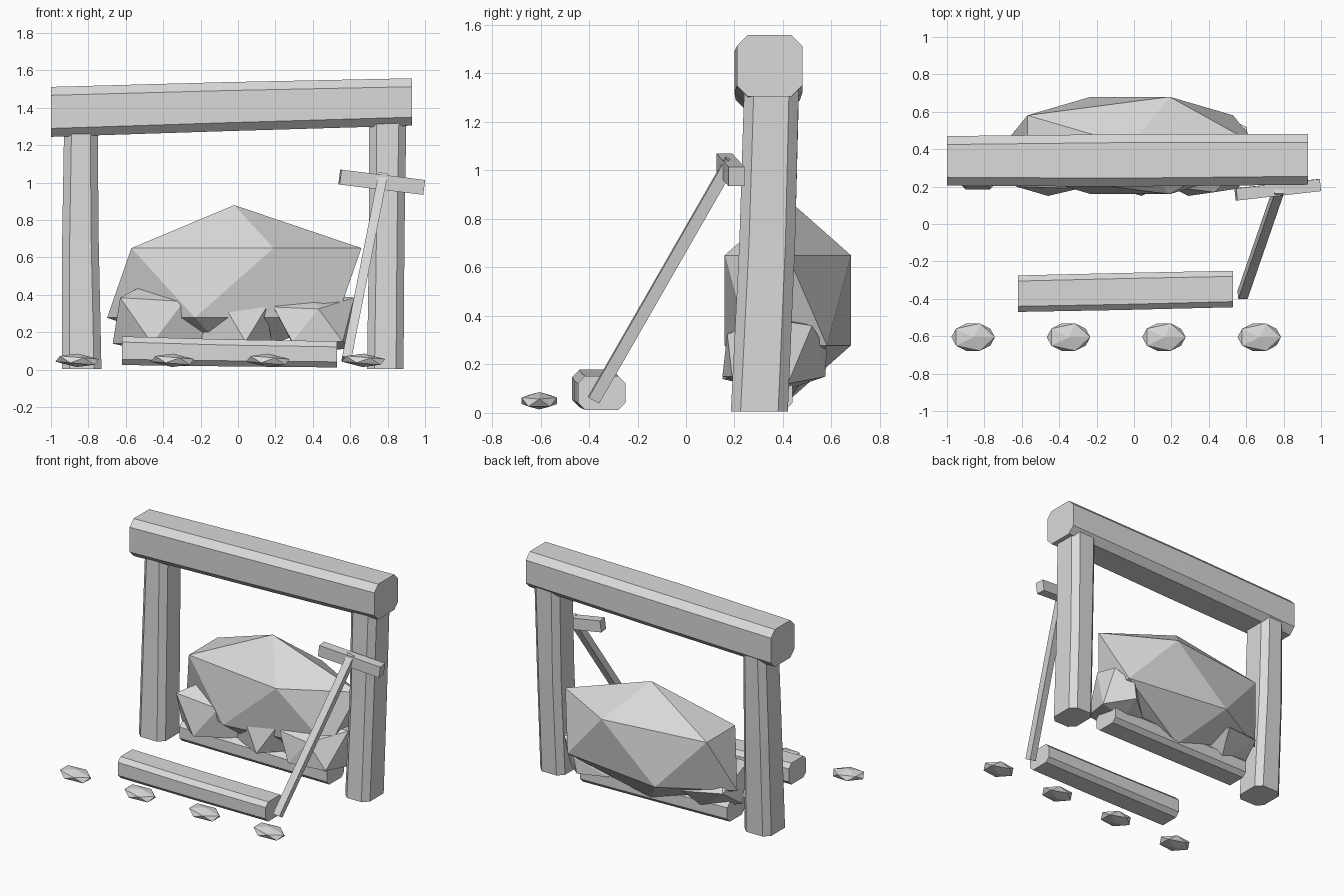
import bpy, bmesh
from mathutils import Vector, Matrix

if "Cube" in bpy.data.objects:
    bpy.data.objects.remove(bpy.data.objects["Cube"])

stone = bpy.data.materials.new("plain_grey")
stone.diffuse_color = (0.7, 0.7, 0.7, 1)
stone.use_nodes = True
stone.node_tree.nodes["Principled BSDF"].inputs["Base Color"].default_value = stone.diffuse_color


def finish(name, bm):
    bmesh.ops.recalc_face_normals(bm, faces=bm.faces)
    mesh = bpy.data.meshes.new(name)
    bm.to_mesh(mesh)
    bm.free()
    mesh.materials.append(stone)
    obj = bpy.data.objects.new(name, mesh)
    bpy.context.collection.objects.link(obj)
    return obj


def timber(name, axis, stations, c):
    """Loft chamfered rectangles; each station is (position, u0, u1, v0, v1)."""
    bm = bmesh.new()
    rings = []
    for t, u0, u1, v0, v1 in stations:
        pts = [(u0 + c, v0), (u1 - c, v0), (u1, v0 + c), (u1, v1 - c),
               (u1 - c, v1), (u0 + c, v1), (u0, v1 - c), (u0, v0 + c)]
        rings.append([bm.verts.new((t, u, v) if axis == 'X' else (u, v, t)) for u, v in pts])
    for a, b in zip(rings, rings[1:]):
        for i in range(8):
            j = (i + 1) % 8
            bm.faces.new((a[i], a[j], b[j], b[i]))
    bm.faces.new(rings[0])
    bm.faces.new(rings[-1])
    return finish(name, bm)


def bar(name, a, b, width, depth, end_scale=1.0):
    """Square stick running from a to b."""
    a, b = Vector(a), Vector(b)
    z = (b - a).normalized()
    x = Vector((0, -1, 0)).cross(z).normalized()
    y = z.cross(x)
    bm = bmesh.new()
    ends = []
    for p, s in ((a, 1), (b, end_scale)):
        ends.append([bm.verts.new(p + x * i * width / 2 * s + y * j * depth / 2 * s)
                     for i, j in ((-1, -1), (1, -1), (1, 1), (-1, 1))])
    for i in range(4):
        j = (i + 1) % 4
        bm.faces.new((ends[0][i], ends[0][j], ends[1][j], ends[1][i]))
    bm.faces.new(ends[0])
    bm.faces.new(ends[1])
    return finish(name, bm)


def rock(name, center, radii, tilt=0.0):
    bm = bmesh.new()
    bmesh.ops.create_icosphere(bm, subdivisions=1, radius=1)
    bm.transform(Matrix.Translation(center) @ Matrix.Rotation(tilt, 4, 'Y')
                 @ Matrix.Diagonal((*radii, 1)))
    return finish(name, bm)


def hull_rock(name, points):
    bm = bmesh.new()
    for p in points:
        bm.verts.new(p)
    bmesh.ops.convex_hull(bm, input=bm.verts)
    return finish(name, bm)


# Mine entrance frame: sagging lintel and two leaning posts
timber("lintel_beam", 'X', [(-1, .205, .47, 1.245, 1.512),
                            (-.08, .20, .48, 1.275, 1.537),
                            (.93, .21, .48, 1.305, 1.558)], .045)
timber("left_post", 'Z', [(.005, -.94, -.73, .185, .42),
                          (.7, -.94, -.745, .22, .45),
                          (1.29, -.93, -.75, .24, .465)], .04)
timber("right_post", 'Z', [(.005, .69, .885, .185, .42),
                           (.7, .70, .89, .22, .45),
                           (1.34, .70, .90, .24, .465)], .04)

# Big boulder blocking the entrance
rock("boulder", (-.02, .42, .464), (.76, .306, .416))

# Smaller rocks around its foot
hull_rock("left_rubble", [(-.63, .20, .385), (-.29, .19, .365), (-.50, .33, .455),
                          (-.28, .36, .42), (-.46, .15, .14), (-.13, .30, .15),
                          (-.67, .32, .14), (-.64, .50, .27), (-.36, .56, .24),
                          (-.42, .40, .08)])
hull_rock("middle_rubble", [(-.09, .19, .37), (.06, .21, .405), (-.04, .32, .415),
                            (.12, .30, .40), (.15, .20, .33), (.04, .15, .15),
                            (-.21, .28, .15), (.18, .30, .15), (0, .42, .10)])
hull_rock("right_rubble", [(.19, .20, .335), (.43, .17, .325), (.38, .32, .41),
                           (.62, .36, .385), (.29, .15, .15), (.56, .19, .15),
                           (.62, .42, .12), (.60, .52, .36), (.48, .58, .26),
                           (.46, .575, .15), (.30, .45, .12), (.42, .40, .09)])

# Boardwalk: logs across the front and back with three planks between
timber("front_log", 'X', [(-.62, -.47, -.275, .025, .178),
                          (-.07, -.46, -.262, .018, .162),
                          (.53, -.445, -.25, .012, .152)], .03)
timber("back_log", 'X', [(-.62, .225, .42, .025, .165),
                         (-.07, .235, .43, .018, .155),
                         (.53, .245, .44, .012, .145)], .03)
for i in range(3):
    bar("plank_%d" % (i + 1), (-.355 + .34 * i, -.33, .068), (-.355 + .34 * i, .30, .068), .308, .08)

# Pickaxe leaning on the right post
bar("pick_handle", (.58, -.38, .055), (.775, .185, 1.04), .05, .05)
bar("pick_head", (.545, .158, 1.03), (.992, .208, .975), .08, .065)

# Row of stones in front
for i in range(4):
    rock("path_stone_%d" % (i + 1), (-.86 + .51 * i, -.605, .05), (.129, .086, .036), .08)
